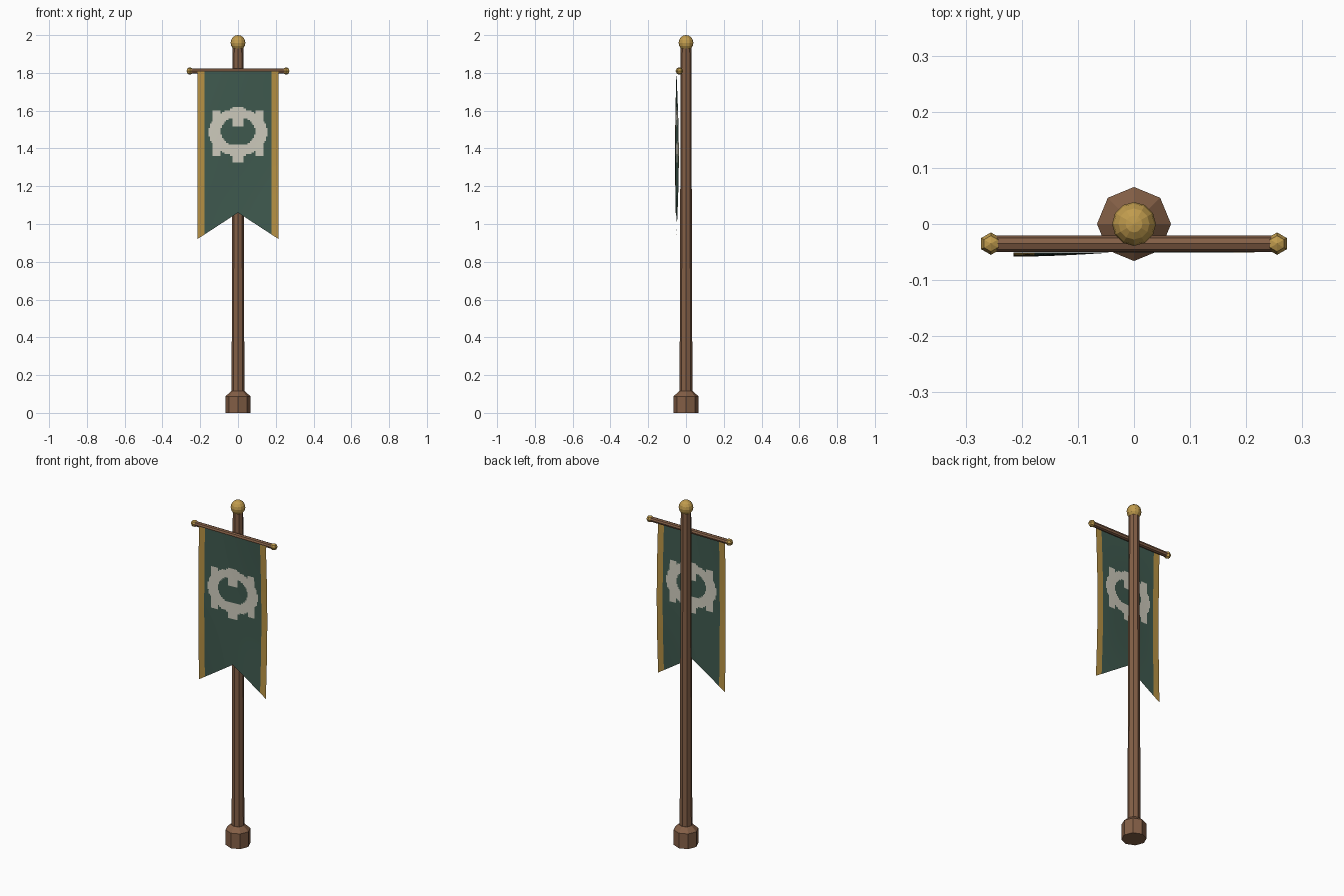
import bpy, bmesh, math
from mathutils import Matrix

if "Cube" in bpy.data.objects:
    bpy.data.objects.remove(bpy.data.objects["Cube"])


def material(name, rgb):
    m = bpy.data.materials.new(name)
    m.diffuse_color = (*rgb, 1)
    m.use_nodes = True
    m.node_tree.nodes["Principled BSDF"].inputs["Base Color"].default_value = m.diffuse_color
    return m


WOOD = material("brown wood", (0.23, 0.115, 0.062))
GOLD = material("gold metal", (0.53, 0.33, 0.075))
GREEN = material("green cloth", (0.050, 0.102, 0.078))
TRIM = material("gold trim", (0.47, 0.285, 0.058))
CREAM = material("cream paint", (0.62, 0.60, 0.51))


def finish(name, bm, mats):
    bmesh.ops.recalc_face_normals(bm, faces=bm.faces)
    me = bpy.data.meshes.new(name)
    bm.to_mesh(me)
    bm.free()
    for m in mats:
        me.materials.append(m)
    ob = bpy.data.objects.new(name, me)
    bpy.context.collection.objects.link(ob)
    return ob


def lathe(name, profile, sides, mat, matrix=Matrix()):
    """Capped turned solid from (radius, height) points."""
    bm = bmesh.new()
    rings = [[bm.verts.new((r * math.cos(2 * math.pi * i / sides),
                            r * math.sin(2 * math.pi * i / sides), z))
              for i in range(sides)] for r, z in profile]
    for a, b in zip(rings, rings[1:]):
        for i in range(sides):
            j = (i + 1) % sides
            bm.faces.new((a[i], a[j], b[j], b[i]))
    bm.faces.new(rings[0])
    bm.faces.new(rings[-1])
    bm.transform(matrix)
    return finish(name, bm, [mat])


def ball(name, loc, radius, segs, rings, stretch=1.0):
    bm = bmesh.new()
    bmesh.ops.create_uvsphere(bm, u_segments=segs, v_segments=rings, radius=radius)
    bm.transform(Matrix.Translation(loc) @ Matrix.Diagonal((1, 1, stretch, 1)))
    return finish(name, bm, [GOLD])


# Pole, foot and top knob
lathe("base", [(0.066, 0), (0.066, 0.088), (0.036, 0.115)], 8, WOOD)
lathe("pole", [(0.034, 0.10), (0.028, 1.93)], 8, WOOD)
ball("top_knob", (0, 0, 1.959), 0.039, 12, 8, 1.05)

# Crossbar with end knobs
BAR_Y, BAR_Z = -0.035, 1.81
lathe("crossbar", [(0.0145, -0.25), (0.0145, 0.25)], 8, WOOD,
      Matrix.Translation((0, BAR_Y, BAR_Z)) @ Matrix.Rotation(math.pi / 2, 4, 'Y'))
for side, s in (("left", -1), ("right", 1)):
    ball(side + "_bar_knob", (s * 0.255, BAR_Y, BAR_Z), 0.02, 6, 4)

# Banner: gently waving sheet with swallowtail bottom
HALF, TRIM_X, TOP, STRAIGHT = 0.215, 0.177, 1.808, 1.12


def emblem(x, z):
    """Abstract ring with blocks, symmetric in x."""
    x = abs(x)
    r_out = math.hypot(x / 0.155, (z - 1.485) / 0.125)
    r_in = math.hypot(x / 0.092, (z - 1.49) / 0.075)
    ring = r_out < 1 < r_in
    top_block = x < 0.027 and 1.515 < z < 1.622
    side_block = 0.09 < x < 0.135 and 1.36 < z < 1.60
    low_block = x < 0.027 and 1.328 < z < 1.42
    return ring or top_block or side_block or low_block


def wave(x, z):
    t = (TOP - z) / (TOP - 0.92)
    return -0.051 + math.sin(math.pi * t) * (0.003 + 0.010 * math.sin(math.pi * x / (2 * HALF)))


cols, rows, tail = 50, 80, 6
xs = [-HALF] + [-TRIM_X + 2 * TRIM_X * i / cols for i in range(cols + 1)] + [HALF]
bm = bmesh.new()
grid = []
for k in range(rows + tail + 1):
    line = []
    for x in xs:
        if k <= rows:
            z = TOP + (STRAIGHT - TOP) * k / rows
        else:
            hem = 1.06 - 0.14 * abs(x) / HALF
            z = STRAIGHT + (hem - STRAIGHT) * (k - rows) / tail
        line.append(bm.verts.new((x, wave(x, z), z)))
    grid.append(line)
for a, b in zip(grid, grid[1:]):
    for i in range(len(xs) - 1):
        f = bm.faces.new((a[i], b[i], b[i + 1], a[i + 1]))
        c = f.calc_center_median()
        f.material_index = 1 if abs(c.x) > TRIM_X else 2 if emblem(c.x, c.z) else 0
banner = finish("banner", bm, [GREEN, TRIM, CREAM])
for p in banner.data.polygons:
    p.use_smooth = True
